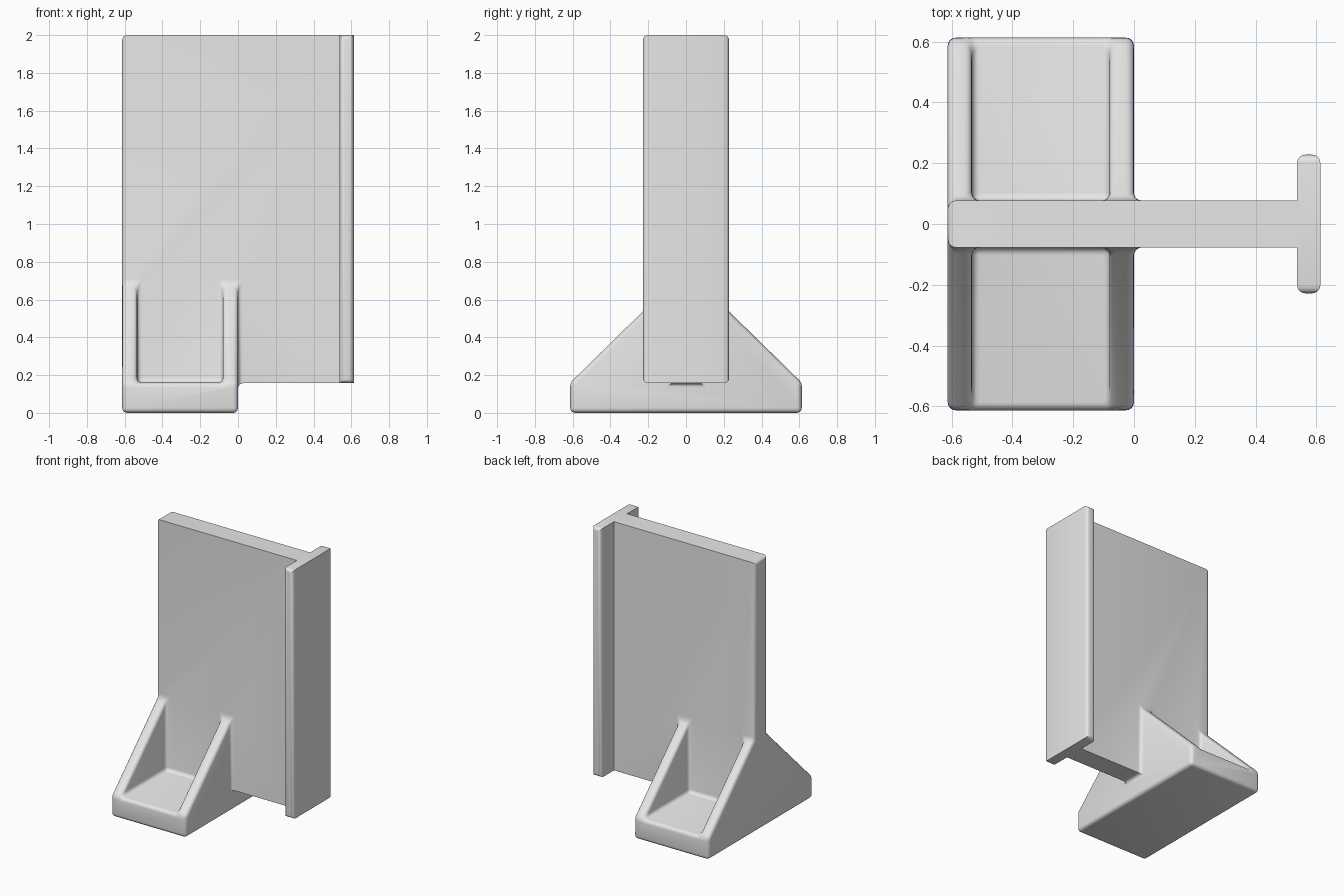
import bpy, bmesh, math

if "Cube" in bpy.data.objects:
    bpy.data.objects.remove(bpy.data.objects["Cube"])

grey = bpy.data.materials.new("plain grey")
grey.diffuse_color = (0.8, 0.8, 0.8, 1)
grey.use_nodes = True
grey.node_tree.nodes["Principled BSDF"].inputs["Base Color"].default_value = grey.diffuse_color

HALF = 0.613      # half width of the base and of the whole part
WEB = 0.077       # half thickness of the upright plate
FLOOR = 0.16      # height of the base slab
R = 0.026         # edge rounding


def make_object(name, bm):
    bmesh.ops.recalc_face_normals(bm, faces=bm.faces[:])
    mesh = bpy.data.meshes.new(name)
    bm.to_mesh(mesh)
    bm.free()
    mesh.materials.append(grey)
    obj = bpy.data.objects.new(name, mesh)
    bpy.context.collection.objects.link(obj)
    return obj


def prism(name, profile, x0, x1):
    """Extrude a (y, z) profile along x."""
    bm = bmesh.new()
    face = bm.faces.new([bm.verts.new((x0, y, z)) for y, z in profile])
    ext = bmesh.ops.extrude_face_region(bm, geom=[face])["geom"]
    moved = [v for v in ext if isinstance(v, bmesh.types.BMVert)]
    bmesh.ops.translate(bm, verts=moved, vec=(x1 - x0, 0, 0))
    return make_object(name, bm)


def box(name, x0, x1, y0, y1, z0, z1):
    return prism(name, [(y0, z0), (y1, z0), (y1, z1), (y0, z1)], x0, x1)


def combine(obj, other, operation):
    """Apply a boolean and remove the helper."""
    mod = obj.modifiers.new("combine", "BOOLEAN")
    mod.operation, mod.solver, mod.object = operation, "EXACT", other
    graph = bpy.context.evaluated_depsgraph_get()
    mesh = bpy.data.meshes.new_from_object(obj.evaluated_get(graph))
    obj.modifiers.clear()
    obj.data = mesh
    bpy.data.objects.remove(other)


def round_edges(obj, rule, width):
    """Round every sharp edge that passes the rule, then shade smooth."""
    bm = bmesh.new()
    bm.from_mesh(obj.data)
    bmesh.ops.remove_doubles(bm, verts=bm.verts[:], dist=0.0005)
    bmesh.ops.dissolve_limit(bm, angle_limit=0.02, verts=bm.verts[:], edges=bm.edges[:])
    edges = [e for e in bm.edges if e.calc_face_angle(0) > 0.3
             and rule(e.verts[0].co, e.verts[1].co)]
    bmesh.ops.bevel(bm, geom=edges, offset=width, offset_type="OFFSET", segments=4,
                    profile=0.5, affect="EDGES", clamp_overlap=True)
    bm.to_mesh(obj.data)
    bm.free()
    bpy.ops.object.select_all(action="DESELECT")
    obj.select_set(True)
    bpy.context.view_layer.objects.active = obj
    bpy.ops.object.shade_smooth_by_angle(angle=math.radians(35))


# Base slab with two sloped gussets, hollowed between them
slope_top = FLOOR + HALF * 0.98
bracket = prism("base_and_plate", [(-HALF, 0), (HALF, 0), (HALF, FLOOR),
                                   (0, slope_top), (-HALF, FLOOR)], -HALF, 0)
combine(bracket, box("pocket", -0.533, -0.08, -1, 1, FLOOR, 1.2), "DIFFERENCE")

# Upright plate merged into the base
combine(bracket, box("plate", -HALF, 0.55, -WEB, WEB, 0.157, 2), "UNION")


def bracket_rule(a, b):
    right_of_base = max(a.x, b.x) > 0.1
    plate_top = min(a.z, b.z) > 1.99 and abs(a.x - b.x) > 0.1
    return not (right_of_base or plate_top)


round_edges(bracket, bracket_rule, R)

# Cross flange along the far edge of the plate
flange = box("flange", 0.537, HALF, -0.228, 0.228, 0.157, 2)
round_edges(flange, lambda a, b: abs(a.y - b.y) < 0.01, R)
